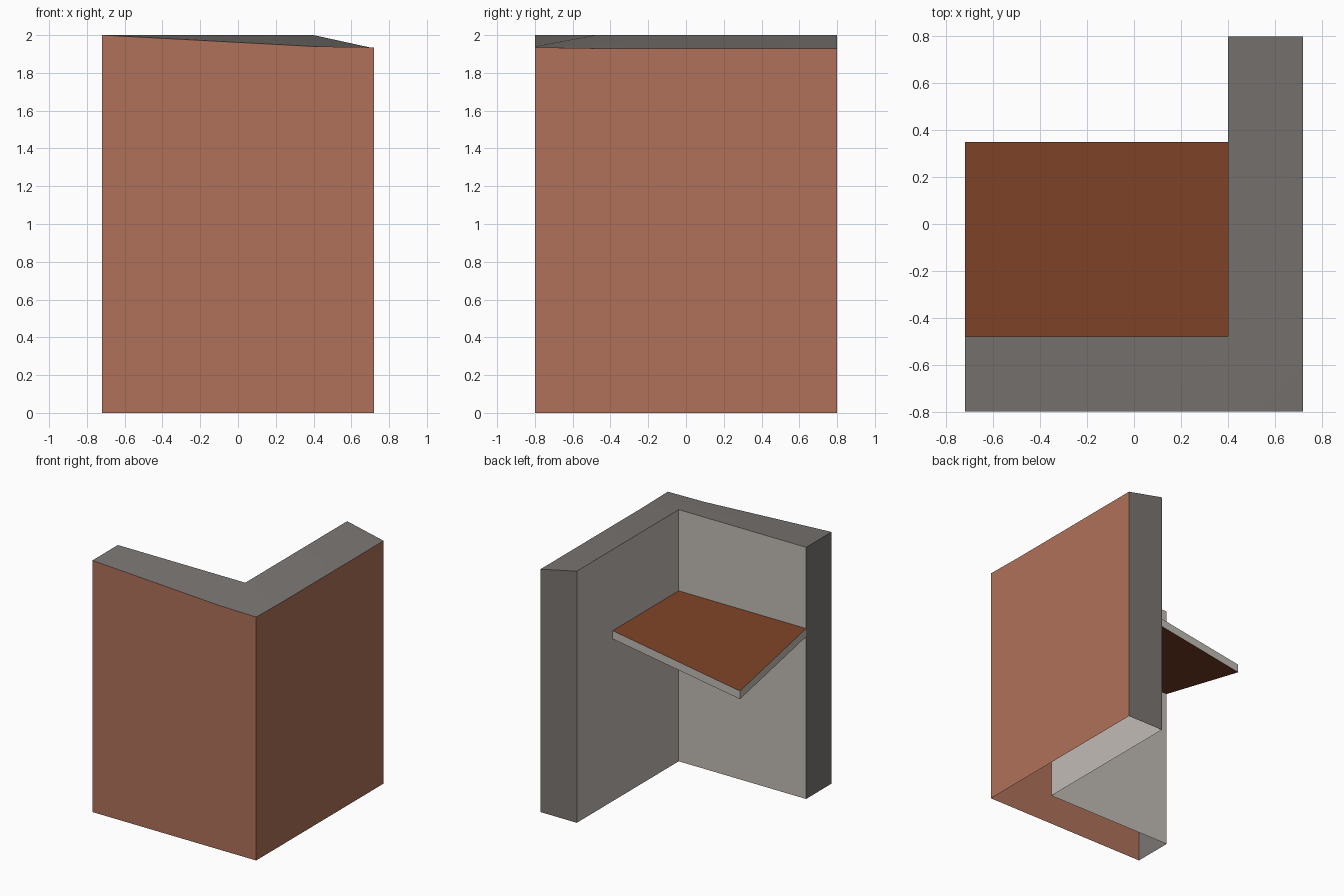
import bpy, bmesh

if "Cube" in bpy.data.objects:
    bpy.data.objects.remove(bpy.data.objects["Cube"])


def make_mat(name, rgb):
    m = bpy.data.materials.new(name)
    m.diffuse_color = (*rgb, 1.0)
    m.use_nodes = True
    m.node_tree.nodes["Principled BSDF"].inputs["Base Color"].default_value = m.diffuse_color
    return m


terracotta = make_mat("terracotta", (0.43, 0.165, 0.10))
light_grey = make_mat("light_grey", (0.54, 0.50, 0.46))
dark_grey = make_mat("dark_grey", (0.195, 0.18, 0.168))
brown = make_mat("brown", (0.19, 0.05, 0.018))

X0, X1, X2 = -0.72, 0.40, 0.72      # left end, inner face, outer right face
Y0, Y1, Y2 = -0.80, -0.48, 0.80     # outer front face, inner face, back end


def finish(bm, name, mats):
    bm.normal_update()
    mesh = bpy.data.meshes.new(name)
    bm.to_mesh(mesh)
    bm.free()
    ob = bpy.data.objects.new(name, mesh)
    bpy.context.collection.objects.link(ob)
    for m in mats:
        mesh.materials.append(m)
    bpy.ops.object.select_all(action='DESELECT')
    ob.select_set(True)
    bpy.context.view_layer.objects.active = ob
    bpy.ops.object.shade_smooth_by_angle()
    return ob


def drop_sides(bm, move):
    """Extrude the open rim of a sheet and move the new rim vertices."""
    rim = [e for e in bm.edges if e.is_boundary]
    new = bmesh.ops.extrude_edge_only(bm, edges=rim)["geom"]
    for v in (g for g in new if isinstance(g, bmesh.types.BMVert)):
        v.co.z = move(v.co.z)


# L-shaped wall: sloping top sheet with its sides dropped to the floor, open below
bm = bmesh.new()
heights = {(X0, Y0): 2.0, (X1, Y0): 1.94, (X2, Y0): 1.935, (X2, Y1): 1.93,
           (X2, Y2): 1.93, (X1, Y2): 2.0, (X1, Y1): 2.0, (X0, Y1): 2.0}
v = {k: bm.verts.new((*k, z)) for k, z in heights.items()}
for xa, xb, ya, yb in ((X0, X1, Y0, Y1), (X1, X2, Y0, Y1), (X1, X2, Y1, Y2)):
    bm.faces.new([v[xa, ya], v[xb, ya], v[xb, yb], v[xa, yb]])
drop_sides(bm, lambda z: 0.0)
bmesh.ops.recalc_face_normals(bm, faces=bm.faces[:])
# outer faces terracotta, inner faces light, top and ends dark
for f in bm.faces:
    n, c = f.normal, f.calc_center_median()
    if n.y < -0.9 or n.x > 0.9:
        f.material_index = 0
    elif (n.y > 0.9 and c.y < 0) or (n.x < -0.9 and c.x > 0):
        f.material_index = 1
    else:
        f.material_index = 2
finish(bm, "corner_wall", [terracotta, light_grey, dark_grey])

# Shelf in the inner corner, its free corner sagging
bm = bmesh.new()
S = 0.35
top = bm.faces.new([bm.verts.new(p) for p in (
    (X0, Y1, 1.355), (X1, Y1, 1.355), (X1, S, 1.355), (X0, S, 1.175))])
drop_sides(bm, lambda z: z - 0.065)
bmesh.ops.holes_fill(bm, edges=[e for e in bm.edges if e.is_boundary])
bmesh.ops.recalc_face_normals(bm, faces=bm.faces[:])
for f in bm.faces:
    f.material_index = 0 if abs(f.normal.z) > 0.5 else 1
# faces hidden against the walls are left open
hidden = [f for f in bm.faces if f.normal.y < -0.9 or f.normal.x > 0.9]
bmesh.ops.delete(bm, geom=hidden, context='FACES')
finish(bm, "shelf", [brown, light_grey])
